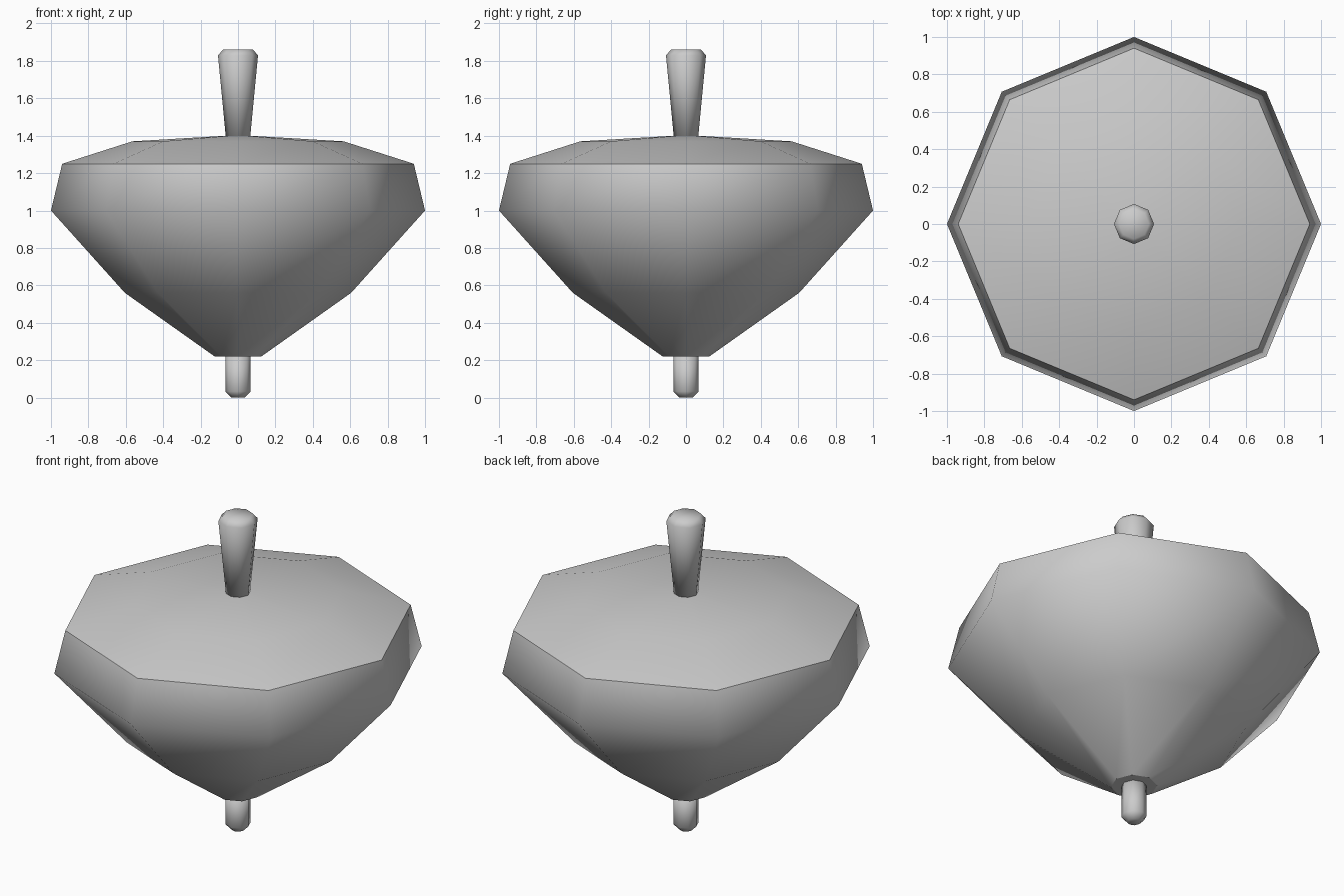
import bpy, bmesh, math

cube = bpy.data.objects.get("Cube")
if cube:
    bpy.data.objects.remove(cube, do_unlink=True)

SIDES = 8

grey = bpy.data.materials.new("light_grey")
grey.use_nodes = True
colour = (0.6, 0.6, 0.6, 1)
grey.diffuse_color = colour
grey.node_tree.nodes["Principled BSDF"].inputs["Base Color"].default_value = colour


def lathe(name, profile, sharp_rings=()):
    """Turn a bottom-to-top (radius, height) profile into a smooth closed solid."""
    bm = bmesh.new()
    rings = []
    for r, z in profile:
        angles = [math.tau * i / SIDES for i in range(SIDES)]
        rings.append([bm.verts.new((r * math.cos(a), r * math.sin(a), z)) for a in angles])
    for low, high in zip(rings, rings[1:]):
        for i in range(SIDES):
            j = (i + 1) % SIDES
            bm.faces.new((low[i], low[j], high[j], high[i]))
    bm.faces.new(rings[0][::-1])
    bm.faces.new(rings[-1])
    for face in bm.faces:
        face.smooth = True
    for k in sharp_rings:
        for i in range(SIDES):
            bm.edges.get((rings[k][i], rings[k][(i + 1) % SIDES])).smooth = False
    mesh = bpy.data.meshes.new(name)
    bm.to_mesh(mesh)
    bm.free()
    mesh.materials.append(grey)
    obj = bpy.data.objects.new(name, mesh)
    bpy.context.collection.objects.link(obj)
    return obj


# Wide body with a crisp upper rim and a flat underside
lathe("body", [(0.125, 0.22), (0.605, 0.56), (1.0, 1.0), (0.94, 1.25),
               (0.565, 1.37), (0.06, 1.4)], sharp_rings=(0, 3))

# Flared handle with a bevelled top
lathe("handle", [(0.065, 1.39), (0.107, 1.83), (0.08, 1.86)])

# Spinning tip with a bevelled point
lathe("tip", [(0.037, 0.0), (0.068, 0.033), (0.068, 0.23)])
